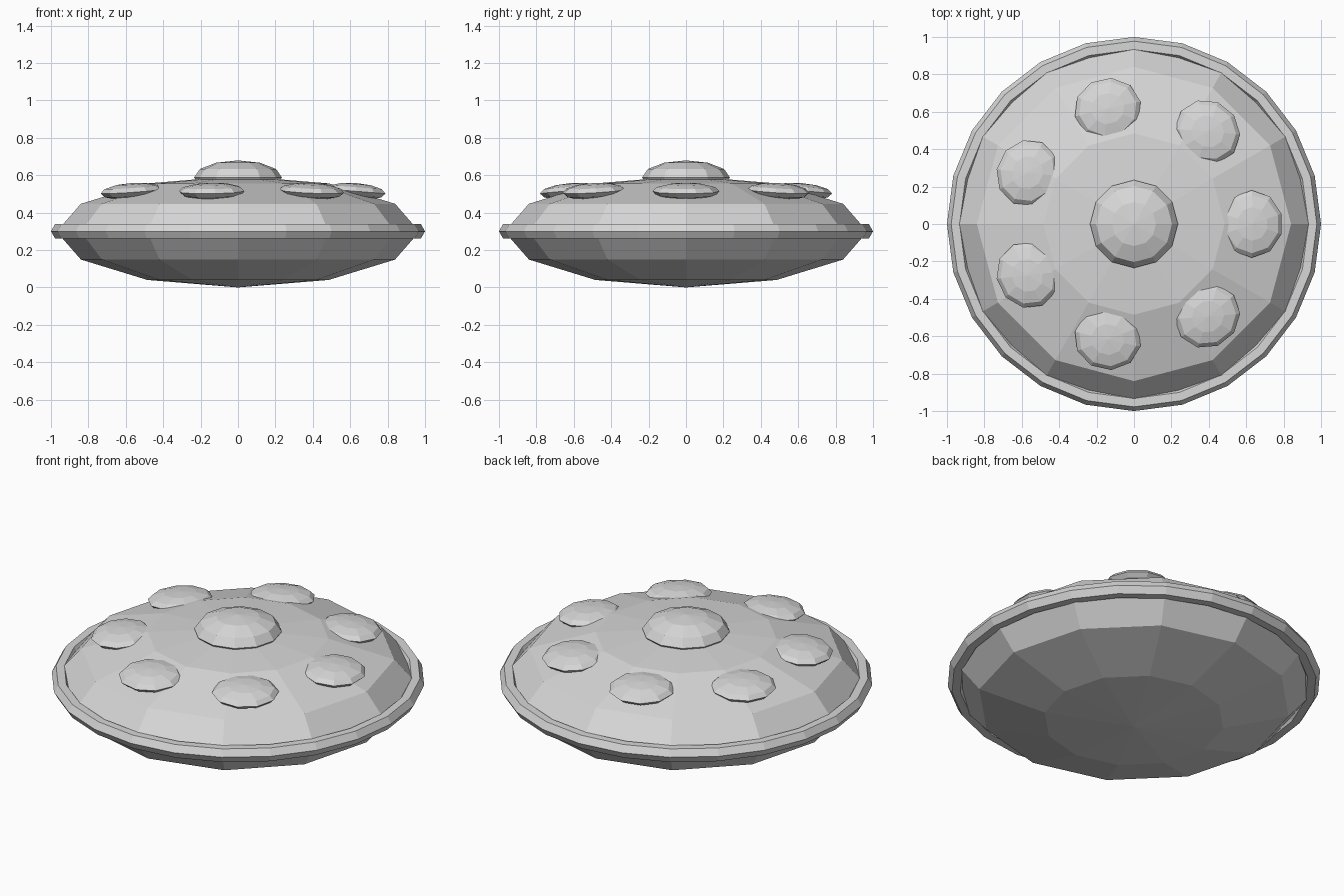
import bpy
import math

# Remove the default cube only
cube = bpy.data.objects.get("Cube")
if cube:
    bpy.data.objects.remove(cube, do_unlink=True)

# Single plain metal colour
COLOUR = (0.68, 0.68, 0.68, 1.0)
metal = bpy.data.materials.new("light_grey_metal")
metal.use_nodes = True
metal.diffuse_color = COLOUR
metal.node_tree.nodes["Principled BSDF"].inputs["Base Color"].default_value = COLOUR


def finish(name):
    """Name the active object, give it the metal and keep its facets flat."""
    obj = bpy.context.object
    obj.name = name
    obj.data.name = name
    obj.data.materials.append(metal)
    bpy.ops.object.shade_flat()
    return obj


def ellipsoid(name, location, radii, sides, rotation=(0, 0, 0)):
    """Faceted squashed sphere."""
    bpy.ops.mesh.primitive_uv_sphere_add(
        segments=sides, ring_count=6, radius=1, location=location, rotation=rotation)
    obj = finish(name)
    obj.scale = radii
    return obj


# Main saucer body
ellipsoid("hull", (0, 0, 0.298), (0.97, 0.97, 0.298), 12)

# Ring around the widest part of the body
bpy.ops.mesh.primitive_torus_add(
    major_segments=24, minor_segments=6, major_radius=0.955, minor_radius=0.045,
    location=(0, 0, 0.3))
finish("rim")

# Central dome on top
ellipsoid("dome", (0, 0, 0.587), (0.235, 0.235, 0.092), 12)

# Seven pods around the upper deck, each leaning slightly outwards
POD_COUNT = 7
POD_DISTANCE = 0.63
for i in range(POD_COUNT):
    angle = math.tau * i / POD_COUNT
    ellipsoid(
        f"pod_{i + 1}",
        (POD_DISTANCE * math.cos(angle), POD_DISTANCE * math.sin(angle), 0.514),
        (0.167, 0.18, 0.044), 10,
        (0, 0.08, angle))
